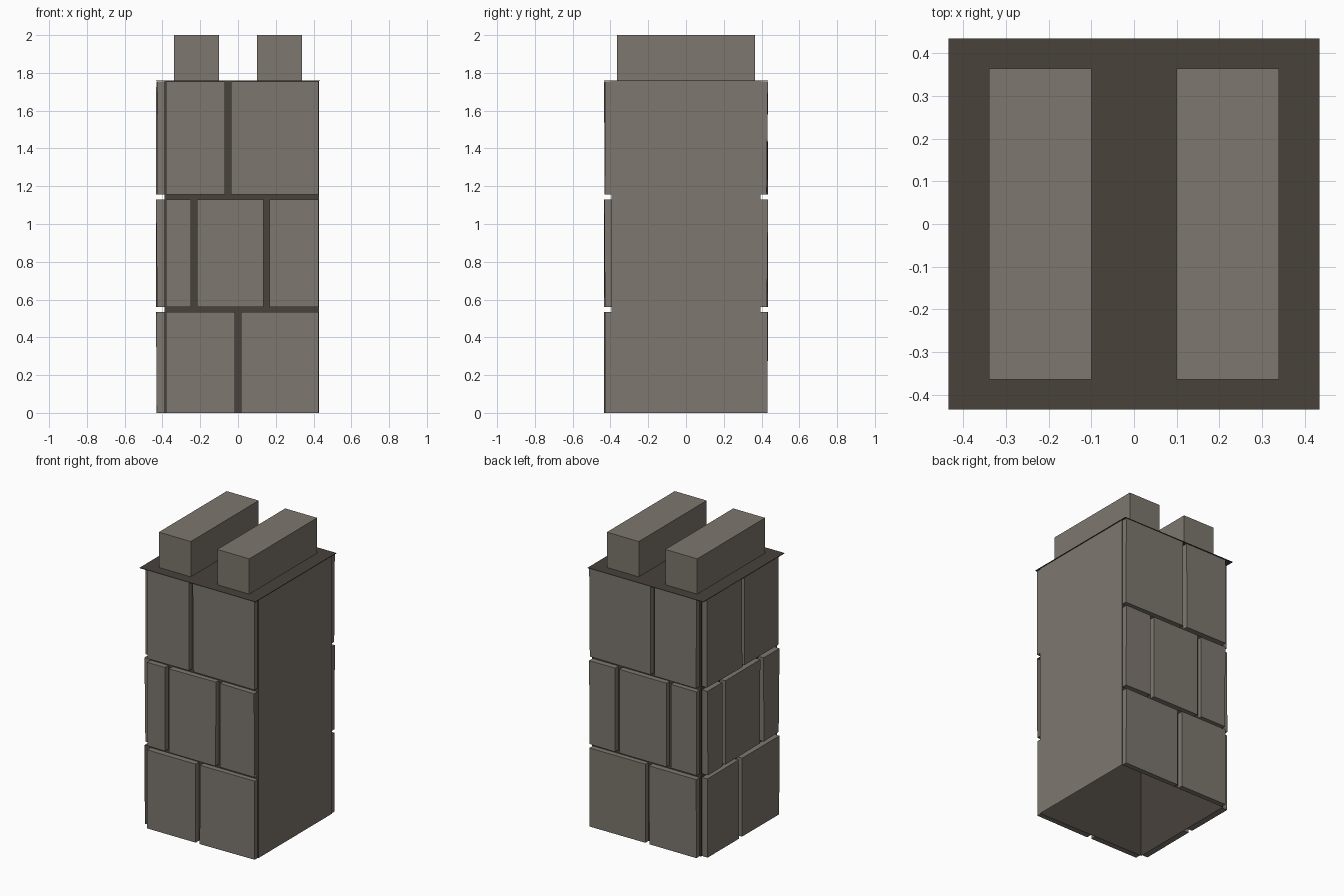
import bpy, bmesh, random
from mathutils import Vector

random.seed(4)
cube = bpy.data.objects.get("Cube")
if cube:
    bpy.data.objects.remove(cube, do_unlink=True)


def material(name, rgb):
    m = bpy.data.materials.new(name)
    m.use_nodes = True
    m.diffuse_color = (*rgb, 1)
    m.node_tree.nodes["Principled BSDF"].inputs["Base Color"].default_value = (*rgb, 1)
    return m


STONE = material("light stone", (0.205, 0.184, 0.158))
MORTAR = material("dark mortar", (0.065, 0.054, 0.044))


def finish(name, bm, *mats):
    mesh = bpy.data.meshes.new(name)
    bm.to_mesh(mesh)
    bm.free()
    for m in mats:
        mesh.materials.append(m)
    obj = bpy.data.objects.new(name, mesh)
    bpy.context.collection.objects.link(obj)
    return obj


def add_box(bm, lo, hi):
    """Add an axis-aligned box and return its vertices."""
    lo, hi = Vector(lo), Vector(hi)
    verts = bmesh.ops.create_cube(bm, size=1)["verts"]
    for v in verts:
        v.co = Vector(l + (c + 0.5) * (h - l) for l, h, c in zip(lo, hi, v.co))
    return verts


def drop_faces(bm, verts, *directions):
    """Delete the faces of a box that look in the given directions."""
    bm.normal_update()
    faces = {f for v in verts for f in v.link_faces}
    doomed = [f for f in faces if any(f.normal.dot(Vector(d)) > 0.9 for d in directions)]
    bmesh.ops.delete(bm, geom=doomed, context="FACES")


LEFT, RIGHT, DEPTH, TOP = -0.39, 0.43, 0.395, 1.76
OUTER = 0.435

# Hollow mortar core with one plain stone side
bm = bmesh.new()
core = add_box(bm, (LEFT, -DEPTH, 0), (RIGHT, DEPTH, TOP))
drop_faces(bm, core, (0, 0, 1), (0, 0, -1))
for f in bm.faces:
    f.material_index = 1 if f.normal.x > 0.9 else 0
finish("tower_core", bm, MORTAR, STONE)

# Thin roof slab
bm = bmesh.new()
add_box(bm, (-OUTER, -OUTER, TOP - 0.004), (OUTER, OUTER, TOP))
finish("roof_slab", bm, MORTAR)

# Two parapet bars
for name, x in (("parapet_left", 0.22), ("parapet_right", -0.22)):
    bm = bmesh.new()
    add_box(bm, (x - 0.12, -0.365, TOP), (x + 0.12, 0.365, 2))
    finish(name, bm, STONE)

# Courses of stone blocks, split at the joints
COURSES = ((0, 0.535), (0.56, 1.13), (1.155, 1.755))
GAP = 0.016


def stone_wall(name, axis, side, base, start, end, joints, open_end=None):
    """Blocks standing out of the core along one wall; axis is the outward one."""
    bm = bmesh.new()
    along = 1 - axis
    inward = Vector((0, 0, 0))
    inward[axis] = -side
    for row, (z0, z1) in enumerate(COURSES):
        edges = [start - GAP, *joints[row], end + GAP]
        last = len(edges) - 2
        for i, (a, b) in enumerate(zip(edges, edges[1:])):
            lo, hi = [0, 0, z0], [0, 0, z1]
            lo[along], hi[along] = a + GAP, b - GAP
            lo[axis], hi[axis] = sorted((side * base, side * OUTER))
            verts = add_box(bm, lo, hi)
            gone = [inward]
            if open_end and open_end[0] == row and i == (0 if open_end[1] < 0 else last):
                tip = Vector((0, 0, 0))
                tip[along] = open_end[1]
                gone.append(tip)
            drop_faces(bm, verts, *gone)
            # slightly uneven outer face
            for v in verts:
                if v.is_valid and abs(v.co[axis]) > OUTER - 0.001:
                    v.co[axis] -= side * random.uniform(0, 0.008)
    return finish(name, bm, STONE)


stone_wall("front_stones", 1, -1, DEPTH, -0.38, 0.425,
           ((0.0,), (-0.232, 0.15), (-0.053,)), (1, 1))
stone_wall("back_stones", 1, 1, DEPTH, -0.38, 0.425,
           ((-0.01,), (-0.17, 0.215), (-0.05,)))
stone_wall("side_stones", 0, -1, -LEFT, -0.385, 0.385,
           ((0.03,), (-0.2, 0.21), (0.0,)), (0, -1))
